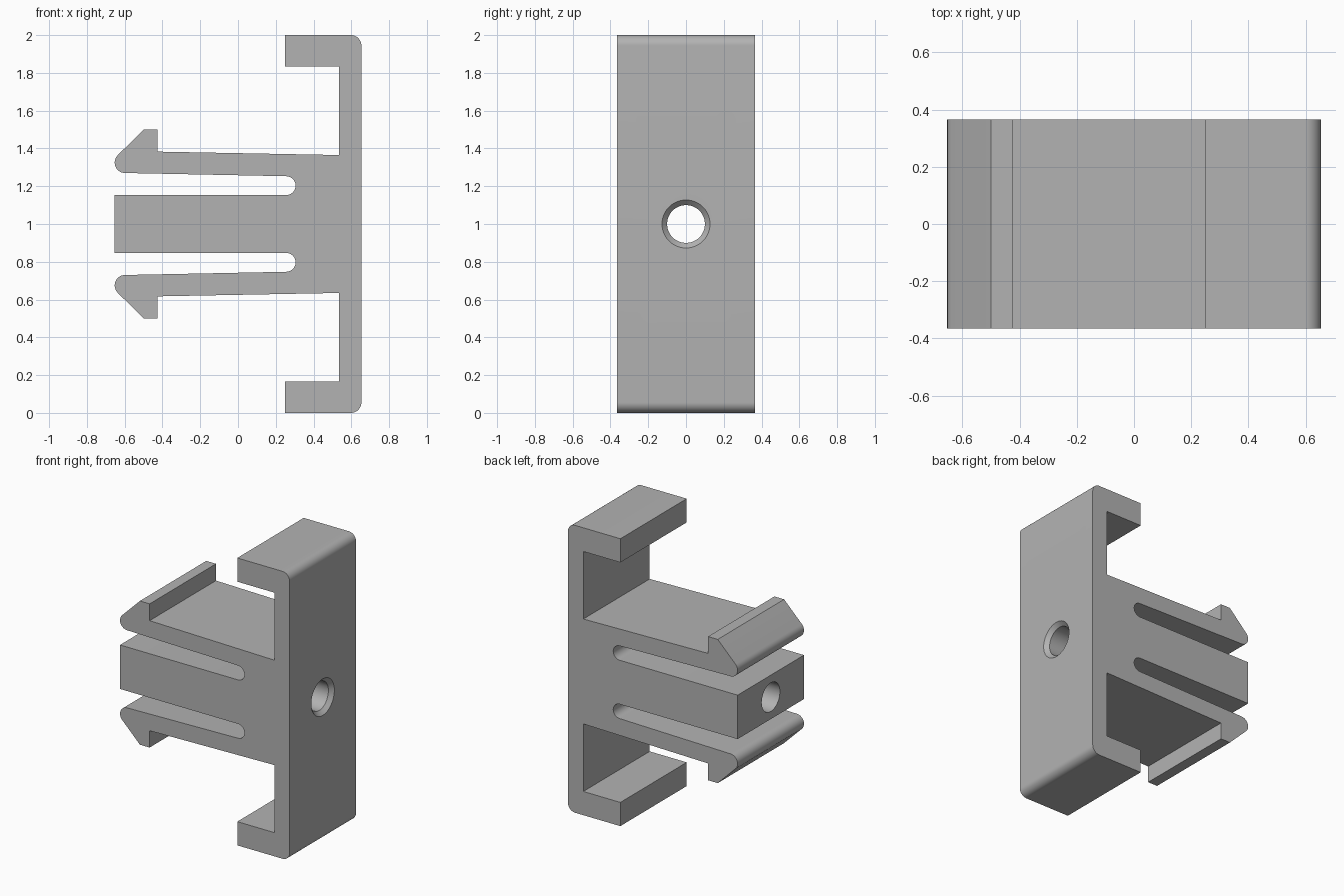
import bpy, bmesh
from math import sin, cos, pi, radians

HALF_DEPTH = 0.365
HALF_WIDTH = 0.653

cube = bpy.data.objects.get("Cube")
if cube:
    bpy.data.objects.remove(cube, do_unlink=True)

grey = bpy.data.materials.new("grey_plastic")
grey.use_nodes = True
colour = (0.45, 0.45, 0.45, 1)
grey.diffuse_color = colour
grey.node_tree.nodes["Principled BSDF"].inputs["Base Color"].default_value = colour


def arc(cx, cz, r, start, end, steps=12):
    angles = [radians(start + (end - start) * i / steps) for i in range(steps + 1)]
    return [(cx + r * cos(a), cz + r * sin(a)) for a in angles]


def make_object(name, bm):
    bmesh.ops.recalc_face_normals(bm, faces=bm.faces)
    mesh = bpy.data.meshes.new(name)
    bm.to_mesh(mesh)
    bm.free()
    mesh.materials.append(grey)
    obj = bpy.data.objects.new(name, mesh)
    bpy.context.collection.objects.link(obj)
    return obj


# Upper half of the outline: centre tongue, slot, snap arm, hooked back plate
upper = [(-HALF_WIDTH, 1.153)]
upper += arc(0.255, 1.203, 0.05, -90, 90)
upper += arc(-0.598, 1.325, 0.055, 270, 135)
upper += [(-0.5, 1.5), (-0.425, 1.5), (-0.425, 1.383), (0.535, 1.365),
          (0.535, 1.835), (0.25, 1.835), (0.25, 2)]
upper += arc(HALF_WIDTH - 0.055, 1.945, 0.055, 90, 0)
outline = upper + [(x, 2 - z) for x, z in reversed(upper)]

# Extrude the outline through the depth
bm = bmesh.new()
face = bm.faces.new([bm.verts.new((x, -HALF_DEPTH, z)) for x, z in outline])
result = bmesh.ops.extrude_face_region(bm, geom=[face])
moved = [v for v in result["geom"] if isinstance(v, bmesh.types.BMVert)]
bmesh.ops.translate(bm, verts=moved, vec=(0, 2 * HALF_DEPTH, 0))
clip = make_object("clip_body", bm)

# Screw hole with a chamfered mouth in the back plate
SIDES = 48
bm = bmesh.new()
rings = []
for x, r in [(-0.8, 0.1), (HALF_WIDTH - 0.027, 0.1), (HALF_WIDTH, 0.127), (0.8, 0.127)]:
    rings.append([bm.verts.new((x, r * cos(2 * pi * i / SIDES), 1 + r * sin(2 * pi * i / SIDES)))
                  for i in range(SIDES)])
for a, b in zip(rings, rings[1:]):
    for i in range(SIDES):
        j = (i + 1) % SIDES
        bm.faces.new((a[i], a[j], b[j], b[i]))
bm.faces.new(rings[0])
bm.faces.new(rings[-1])
cutter = make_object("hole_cutter", bm)
cutter.hide_render = True

# Apply the cut, then discard the cutter
bpy.ops.object.select_all(action="DESELECT")
clip.select_set(True)
bpy.context.view_layer.objects.active = clip
cut = clip.modifiers.new("screw_hole", "BOOLEAN")
cut.operation = "DIFFERENCE"
cut.solver = "EXACT"
cut.object = cutter
bpy.ops.object.modifier_apply(modifier=cut.name)
bpy.data.objects.remove(cutter, do_unlink=True)

bpy.ops.object.shade_smooth_by_angle(angle=radians(25))
